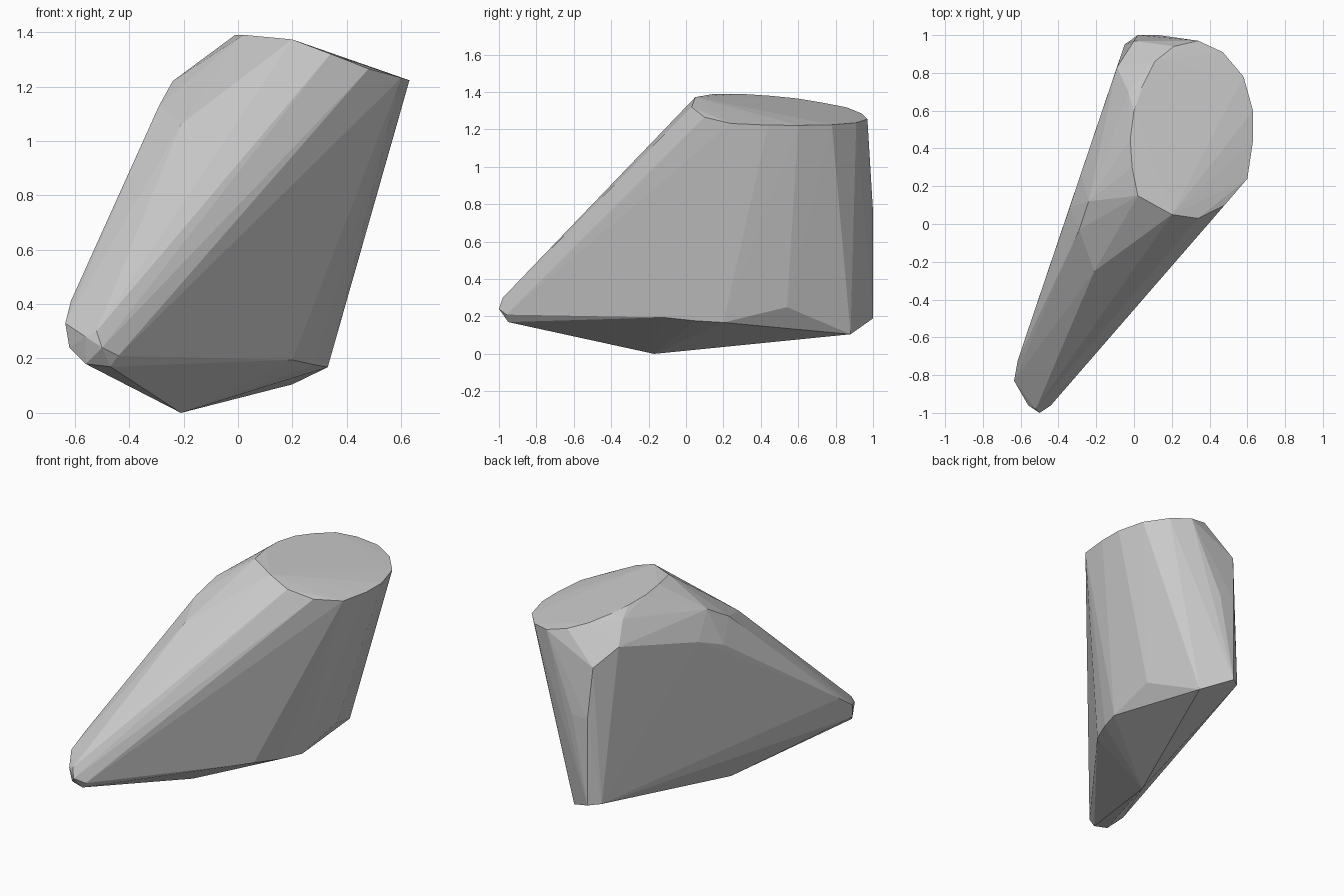
import bpy, bmesh

# Slanted oval cap at the top
cap = [(0.20, 0.05, 1.373), (0.34, 0.03, 1.32), (0.48, 0.10, 1.265), (0.60, 0.24, 1.232),
       (0.63, 0.44, 1.223), (0.63, 0.60, 1.222), (0.58, 0.78, 1.225), (0.47, 0.91, 1.236),
       (0.34, 0.97, 1.255), (0.21, 0.94, 1.285), (0.11, 0.86, 1.318), (0.04, 0.72, 1.345),
       (0.00, 0.60, 1.365), (-0.02, 0.45, 1.38), (-0.01, 0.30, 1.39), (0.02, 0.15, 1.39)]

# Rounded toe at the front
toe = [(-0.50, -1.0, 0.24), (-0.44, -0.96, 0.21), (-0.47, -0.95, 0.17), (-0.56, -0.96, 0.28),
       (-0.56, -0.93, 0.18), (-0.62, -0.85, 0.24), (-0.635, -0.83, 0.33), (-0.615, -0.72, 0.41),
       (-0.52, -0.98, 0.30)]

# Keel and lower rim
base = [(-0.21, -0.17, 0.0), (0.20, -0.12, 0.195), (0.28, 0.05, 0.177), (0.33, 0.20, 0.168),
        (0.345, 0.54, 0.25), (0.20, 0.88, 0.105), (0.02, 1.0, 0.19), (-0.05, 0.95, 0.20)]

# Back edge and left shoulder
shoulder = [(0.02, 1.0, 0.76), (0.13, 1.0, 0.76), (0.0, 0.97, 1.09), (-0.09, 0.83, 1.20),
            (-0.03, 0.70, 1.32), (-0.28, 0.27, 1.07), (-0.34, 0.09, 1.0),
            (-0.24, 0.12, 1.22), (-0.29, -0.03, 1.13), (-0.21, -0.25, 1.06)]

# Wrap all sections in one faceted convex skin
bm = bmesh.new()
for p in cap + toe + base + shoulder:
    bm.verts.new(p)
res = bmesh.ops.convex_hull(bm, input=bm.verts)
loose = [v for v in bm.verts if not v.link_faces]
bmesh.ops.delete(bm, geom=loose, context='VERTS')
bmesh.ops.recalc_face_normals(bm, faces=bm.faces)

mesh = bpy.data.meshes.new("faceted_hull")
bm.to_mesh(mesh)
bm.free()
obj = bpy.data.objects.new("faceted_hull", mesh)
bpy.context.collection.objects.link(obj)
